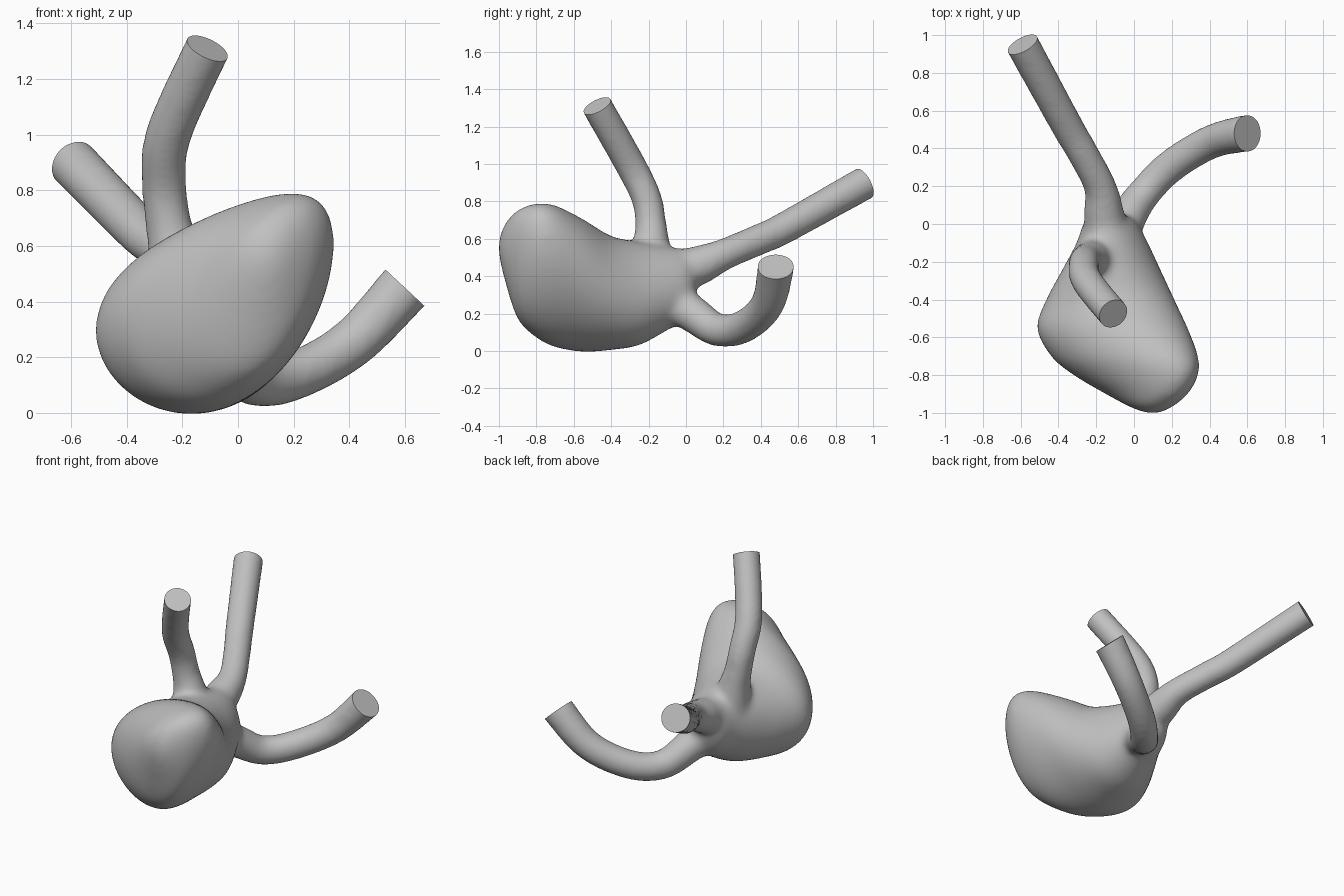
import bpy, bmesh
from math import sin, cos, asin, pi
from mathutils import Vector

if "Cube" in bpy.data.objects:
    bpy.data.objects.remove(bpy.data.objects["Cube"])


def spline(rows, steps=8):
    """Catmull-Rom interpolation through rows of numbers."""
    rows = [Vector(r) for r in rows]
    ext = [2 * rows[0] - rows[1]] + rows + [2 * rows[-1] - rows[-2]]
    out = []
    for a, b, c, d in zip(ext, ext[1:], ext[2:], ext[3:]):
        for i in range(steps):
            t = i / steps
            out.append(b + (c - a) * (t / 2) + (2 * a - 5 * b + 4 * c - d) * (t * t / 2)
                       + (3 * b - a - 3 * c + d) * (t ** 3 / 2))
    return out + [rows[-1]]


def loft(bm, rings):
    """Skin closed rings of points and cap both ends."""
    loops = [[bm.verts.new(p) for p in ring] for ring in rings]
    n = len(loops[0])
    for a, b in zip(loops, loops[1:]):
        for i in range(n):
            bm.faces.new((a[i], a[(i + 1) % n], b[(i + 1) % n], b[i]))
    bm.faces.new(loops[0][::-1])
    bm.faces.new(loops[-1])


def sac_ring(s, n=48):
    """Ellipse from its extents (y, x range, z range), leaning most at upper +x."""
    y, x0, x1, z0, z1, lean = s
    ring = []
    for i in range(n):
        t = 2 * pi * i / n
        tilt = asin(lean * (0.7 + 0.4 * sin(t + pi / 4)))
        ring.append(((x0 + x1) / 2 + (x1 - x0) / 2 * cos(t), y,
                     (z0 + z1) / 2 + (z1 - z0) / 2 * sin(t + tilt)))
    return ring


def tube(bm, rows, normal, n=32):
    """Sweep x, y, z, radius rows, running on past the end to be trimmed."""
    end = Vector(rows[-1][:3]) + Vector(normal).normalized() * 0.12
    pts = spline(rows + [(*end, rows[-1][3])])
    path = [p.to_3d() for p in pts]
    side, rings = Vector((0.6, 0.3, -0.5)), []
    for i, p in enumerate(path):
        t = (path[min(i + 1, len(path) - 1)] - path[max(i - 1, 0)]).normalized()
        side = (side - t * side.dot(t)).normalized()
        up = t.cross(side)
        rings.append([p + (side * cos(2 * pi * k / n) + up * sin(2 * pi * k / n)) * pts[i][3]
                      for k in range(n)])
    loft(bm, rings)


# Bulging sac: y, x min, x max, z min, z max, lean
sac = [
    (-1.003, 0.07, 0.13, 0.52, 0.59, 0.2),
    (-0.97, -0.02, 0.2, 0.38, 0.68, 0.3),
    (-0.9, -0.15, 0.285, 0.17, 0.755, 0.48),
    (-0.8, -0.32, 0.34, 0.07, 0.79, 0.54),
    (-0.7, -0.44, 0.34, 0.02, 0.78, 0.5),
    (-0.55, -0.515, 0.285, -0.005, 0.705, 0.36),
    (-0.4, -0.465, 0.215, 0.005, 0.615, 0.15),
    (-0.25, -0.385, 0.145, 0.03, 0.585, -0.05),
    (-0.1, -0.305, 0.075, 0.11, 0.56, -0.15),
    (0.0, -0.27, 0.02, 0.17, 0.54, -0.2),
    (0.05, -0.22, -0.04, 0.27, 0.49, -0.2),
]
# Vessels: path rows of x, y, z, radius, and the direction of the open end
vessels = [
    ([(-0.21, -0.18, 0.4, 0.11), (-0.225, -0.185, 0.57, 0.1), (-0.25, -0.188, 0.68, 0.085),
      (-0.265, -0.212, 0.82, 0.083), (-0.25, -0.3, 1.0, 0.085),
      (-0.11, -0.475, 1.31, 0.085)], (0.4, -0.42, 0.81)),
    ([(-0.14, -0.15, 0.39, 0.11), (-0.16, 0.06, 0.455, 0.108), (-0.18, 0.2, 0.515, 0.087),
      (-0.285, 0.4, 0.6, 0.085), (-0.355, 0.52, 0.655, 0.087),
      (-0.59, 0.95, 0.895, 0.092)], (-0.44, 0.8, 0.42)),
    ([(-0.1, -0.12, 0.3, 0.11), (-0.03, 0.04, 0.195, 0.1), (0.06, 0.17, 0.112, 0.09),
      (0.2, 0.31, 0.132, 0.09), (0.41, 0.435, 0.25, 0.092),
      (0.6, 0.48, 0.45, 0.1)], (0.68, 0, 0.73)),
]

bm = bmesh.new()
loft(bm, [sac_ring(s) for s in spline(sac, 6)])
for rows, normal in vessels:
    tube(bm, rows, normal)
bmesh.ops.recalc_face_normals(bm, faces=bm.faces)
mesh = bpy.data.meshes.new("vessel_with_sac")
bm.to_mesh(mesh)
bm.free()
obj = bpy.data.objects.new("vessel_with_sac", mesh)
bpy.context.collection.objects.link(obj)
bpy.context.view_layer.objects.active = obj
obj.select_set(True)

# Fuse the parts and soften the joins
fuse = obj.modifiers.new("fuse", 'REMESH')
fuse.mode, fuse.voxel_size = 'VOXEL', 0.015
soften = obj.modifiers.new("soften", 'SMOOTH')
soften.factor, soften.iterations = 0.5, 35
for name in ("fuse", "soften"):
    bpy.ops.object.modifier_apply(modifier=name)

# Trim each vessel to a flat end
bm = bmesh.new()
bm.from_mesh(obj.data)
for rows, normal in vessels:
    end, normal = Vector(rows[-1][:3]), Vector(normal).normalized()
    near = [v for v in bm.verts if (v.co - end).length < 0.25]
    edges = {e for v in near for e in v.link_edges}
    faces = {f for v in near for f in v.link_faces}
    cut = bmesh.ops.bisect_plane(bm, geom=near + list(edges) + list(faces), dist=1e-5,
                                 plane_co=end, plane_no=normal)["geom_cut"]
    rim = [e for e in cut if isinstance(e, bmesh.types.BMEdge)]
    beyond = [v for v in bm.verts
              if (v.co - end).length < 0.25 and (v.co - end).dot(normal) > 2e-5]
    bmesh.ops.delete(bm, geom=beyond, context='VERTS')
    bmesh.ops.edgeloop_fill(bm, edges=[e for e in rim if e.is_valid])
bmesh.ops.recalc_face_normals(bm, faces=bm.faces)
bm.to_mesh(obj.data)
bm.free()

# Plain grey
grey = bpy.data.materials.new("grey")
grey.use_nodes = True
colour = (0.53, 0.53, 0.53, 1)
grey.diffuse_color = colour
grey.node_tree.nodes["Principled BSDF"].inputs["Base Color"].default_value = colour
obj.data.materials.clear()
obj.data.materials.append(grey)
bpy.ops.object.shade_smooth_by_angle(angle=0.7)
